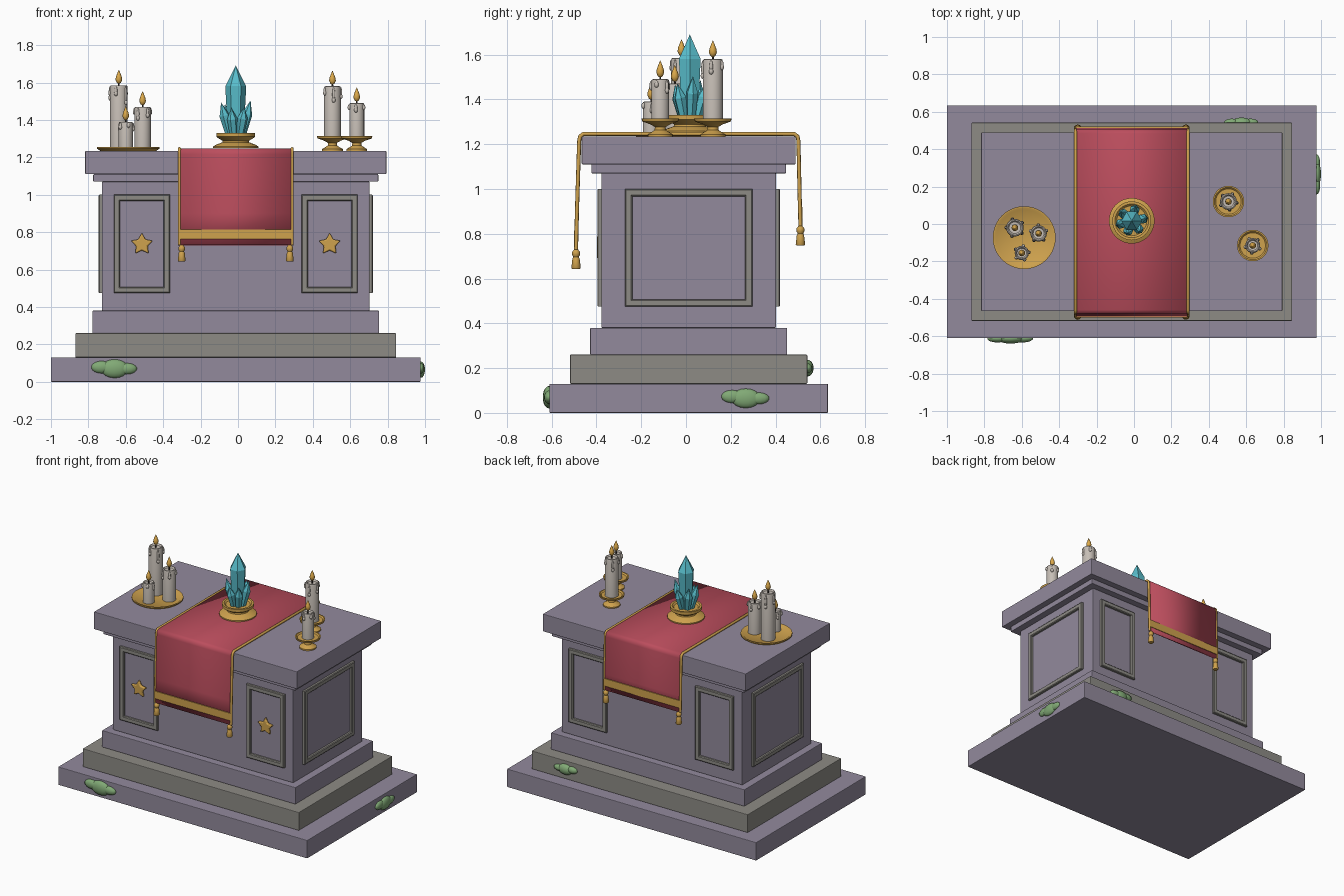
import bpy, bmesh, math
from mathutils import Vector, Matrix

if "Cube" in bpy.data.objects:
    bpy.data.objects.remove(bpy.data.objects["Cube"])

CX, CY = -0.012, 0.012   # centre of the masonry


def mat(name, c):
    m = bpy.data.materials.new(name)
    m.diffuse_color = (*c, 1)
    m.use_nodes = True
    m.node_tree.nodes["Principled BSDF"].inputs["Base Color"].default_value = m.diffuse_color
    return m


STONE = mat("purple_stone", (0.29, 0.255, 0.335))
TRIM = mat("grey_trim_stone", (0.27, 0.26, 0.235))
RED = mat("red_cloth", (0.50, 0.075, 0.11))
GOLD = mat("gold", (0.62, 0.36, 0.075))
FLAME = mat("flame", (0.72, 0.40, 0.07))
WAX = mat("wax", (0.57, 0.52, 0.47))
CRYSTAL = mat("crystal", (0.10, 0.52, 0.61))
MOSS = mat("moss", (0.22, 0.40, 0.18))
WICK = mat("wick", (0.04, 0.03, 0.025))


def finish(name, bm, m, smooth=None, bevel=0):
    bmesh.ops.recalc_face_normals(bm, faces=bm.faces)
    me = bpy.data.meshes.new(name)
    bm.to_mesh(me)
    bm.free()
    me.materials.append(m)
    ob = bpy.data.objects.new(name, me)
    bpy.context.collection.objects.link(ob)
    if bevel:
        mod = ob.modifiers.new("bevel", 'BEVEL')
        mod.width, mod.segments = bevel, 2
    if smooth:
        bpy.ops.object.select_all(action='DESELECT')
        bpy.context.view_layer.objects.active = ob
        ob.select_set(True)
        bpy.ops.object.shade_smooth_by_angle(angle=math.radians(smooth))
    return ob


def box(name, lo, hi, m, bevel=0.004):
    lo, hi = Vector(lo), Vector(hi)
    bm = bmesh.new()
    bmesh.ops.create_cube(bm, size=1, matrix=Matrix.Translation((lo + hi) / 2)
                          @ Matrix.Diagonal((*(hi - lo), 1)))
    return finish(name, bm, m, bevel=bevel)


def lathe_into(bm, profile, n, mtx):
    """Revolve (radius, height) points round z, closing both ends."""
    rings = []
    for r, z in profile:
        if r == 0:
            rings.append([bm.verts.new(mtx @ Vector((0, 0, z)))])
        else:
            rings.append([bm.verts.new(mtx @ Vector((r * math.cos(2 * math.pi * i / n),
                          r * math.sin(2 * math.pi * i / n), z))) for i in range(n)])
    for a, b in zip(rings, rings[1:]):
        for i in range(n):
            j = (i + 1) % n
            f = [a[i % len(a)], a[j % len(a)], b[j % len(b)], b[i % len(b)]]
            bm.faces.new(list(dict.fromkeys(f)))


def lathe(name, profile, loc, m, n=24, smooth=40):
    bm = bmesh.new()
    lathe_into(bm, profile, n, Matrix.Translation(loc))
    return finish(name, bm, m, smooth)


def blob_into(bm, loc, size):
    bmesh.ops.create_uvsphere(bm, u_segments=14, v_segments=9, radius=1,
                              matrix=Matrix.Translation(loc) @ Matrix.Diagonal((*size, 1)))


# stepped masonry: half width, half depth, bottom, top
for name, hx, hy, z0, z1, m in [
        ("base_slab", 0.988, 0.622, 0, 0.13, STONE), ("lower_step", 0.857, 0.53, 0.13, 0.26, TRIM),
        ("upper_step", 0.767, 0.44, 0.26, 0.38, STONE), ("body", 0.715, 0.39, 0.38, 1.07, STONE),
        ("neck", 0.762, 0.435, 1.07, 1.11, STONE), ("top_slab", 0.805, 0.478, 1.11, 1.235, STONE)]:
    box(name, (CX - hx, CY - hy, z0), (CX + hx, CY + hy, z1), m)


# raised panel frames on the four sides
def frame(name, center, angle, hw):
    mtx = Matrix.Translation(center) @ Matrix.Rotation(angle, 4, 'Z')
    bm = bmesh.new()
    rings = []
    for inset, d in [(0, 0), (0, 0.014), (0.005, 0.018), (0.028, 0.018), (0.033, 0.013), (0.033, 0)]:
        w, h = hw - inset, 0.263 - inset
        rings.append([bm.verts.new(mtx @ Vector((sx * w, -d, sz * h)))
                      for sx, sz in ((-1, -1), (1, -1), (1, 1), (-1, 1))])
    for a, b in zip(rings, rings[1:] + rings[:1]):
        for i in range(4):
            j = (i + 1) % 4
            bm.faces.new((a[i], a[j], b[j], b[i]))
    finish(name, bm, TRIM)


def star(name, center, r):
    bm = bmesh.new()
    vs = [bm.verts.new(Vector(center) + Vector((
        math.sin(i * math.pi / 5) * (r if i % 2 == 0 else r * 0.52), 0,
        math.cos(i * math.pi / 5) * (r if i % 2 == 0 else r * 0.52)))) for i in range(10)]
    f = bm.faces.new(vs)
    ex = bmesh.ops.extrude_face_region(bm, geom=[f])
    bmesh.ops.translate(bm, vec=(0, -0.022, 0),
                        verts=[v for v in ex["geom"] if isinstance(v, bmesh.types.BMVert)])
    finish(name, bm, GOLD, smooth=50, bevel=0.007)


for side, sx in (("left", -1), ("right", 1)):
    x = CX + sx * 0.502
    frame("front_frame_" + side, (x, CY - 0.39, 0.737), 0, 0.15)
    frame("back_frame_" + side, (x, CY + 0.39, 0.737), math.pi, 0.15)
    frame("side_frame_" + side, (CX + sx * 0.715, CY, 0.737), sx * math.pi / 2, 0.285)
    star("star_" + side, (x, CY - 0.388, 0.735), 0.062)

# altar cloth draped front to back
PATH = [(-0.491, 0.73), (-0.487, 0.9), (-0.477, 1.215), (-0.473, 1.235), (-0.458, 1.243),
        (0.483, 1.243), (0.498, 1.235), (0.502, 1.215), (0.508, 0.95), (0.511, 0.835)]
X0, X1 = -0.313, 0.289
bm = bmesh.new()
rows = [[bm.verts.new((x, y, z)) for x in (X0, X1)] for y, z in PATH]
for a, b in zip(rows, rows[1:]):
    bm.faces.new((a[0], a[1], b[1], b[0]))
cloth = finish("cloth", bm, RED, smooth=60)
sol = cloth.modifiers.new("thickness", 'SOLIDIFY')
sol.thickness, sol.offset = 0.011, 0
box("front_cloth_band", (X0, -0.500, 0.762), (X1, -0.492, 0.815), GOLD, 0)
box("back_cloth_band", (X0, 0.512, 0.867), (X1, 0.520, 0.92), GOLD, 0)

# gold cords along the cloth edges, with tassels at the ends
for side, x in (("left", X0), ("right", X1)):
    cu = bpy.data.curves.new("cord_" + side, 'CURVE')
    cu.dimensions = '3D'
    cu.bevel_depth, cu.bevel_resolution, cu.use_fill_caps = 0.009, 2, True
    sp = cu.splines.new('POLY')
    sp.points.add(len(PATH) - 1)
    for p, (y, z) in zip(sp.points, PATH):
        p.co = (x, y, z + (0.003 if z > 1.24 else 0), 1)
    cu.materials.append(GOLD)
    bpy.context.collection.objects.link(bpy.data.objects.new("cord_" + side, cu))
    for end, (y, z) in (("front", PATH[0]), ("back", PATH[-1])):
        lathe(f"tassel_{end}_{side}", [(0, 0.005), (0.009, 0), (0.018, -0.012), (0.018, -0.024), (0.012, -0.034),
              (0.016, -0.04), (0.021, -0.082), (0.017, -0.088), (0, -0.088)],
              (x + (0.012 if x < 0 else -0.012), y, z), GOLD, 12)

# candle tray, candle stands and crystal stand
lathe("candle_tray", [(0, 0), (0.15, 0), (0.168, 0.012), (0.168, 0.02), (0.158, 0.02), (0.148, 0.012), (0, 0.012)],
      (-0.587, -0.073, 1.235), GOLD, 40)
STAND = [(0, 0), (0.056, 0), (0.056, 0.009), (0.04, 0.018), (0.025, 0.028), (0.024, 0.042), (0.045, 0.054),
         (0.08, 0.066), (0.084, 0.08), (0.076, 0.08), (0.068, 0.072), (0, 0.07)]
lathe("candle_stand_back", STAND, (0.505, 0.12, 1.235), GOLD, 28)
lathe("candle_stand_front", STAND, (0.635, -0.115, 1.235), GOLD, 28)
lathe("crystal_stand", [(0, 0), (0.122, 0), (0.122, 0.008), (0.1, 0.02), (0.072, 0.03), (0.07, 0.038), (0.09, 0.05),
      (0.104, 0.06), (0.104, 0.08), (0.09, 0.08), (0.08, 0.07), (0, 0.07)], (CX, 0.017, 1.25), GOLD, 32)

# candles with drips, wicks and flames: x, y, radius, bottom, top
for i, (x, y, r, z0, z1) in enumerate([
        (-0.637, -0.02, 0.047, 1.247, 1.585), (-0.51, -0.05, 0.044, 1.247, 1.47),
        (-0.6, -0.155, 0.038, 1.247, 1.39), (0.505, 0.12, 0.045, 1.305, 1.58), (0.635, -0.115, 0.04, 1.305, 1.49)]):
    h = z1 - z0
    bm = bmesh.new()
    lathe_into(bm, [(0, 0), (r, 0), (r, h - 0.012), (r * 0.94, h - 0.002), (r * 0.82, h),
                    (r * 0.66, h - 0.01), (0, h - 0.012)], 20, Matrix.Translation((x, y, z0)))
    for k in range(5):   # wax drips of differing length
        a = 0.6 + i + k * 1.257
        d = h * (0.13 + 0.07 * ((k * 2 + i) % 3))
        px, py = x + r * math.cos(a), y + r * math.sin(a)
        blob_into(bm, (px, py, z1 - 0.006 - d / 2), (0.008, 0.008, d / 2))
        blob_into(bm, (px, py, z1 - d), (0.010, 0.010, 0.014))
    finish(f"candle_{i}", bm, WAX, smooth=45)
    lathe(f"wick_{i}", [(0, -0.015), (0.005, -0.015), (0.004, 0.015), (0, 0.015)], (x, y, z1), WICK, 8)
    lathe(f"flame_{i}", [(0, 0.006), (0.011, 0.014), (0.018, 0.03), (0.015, 0.047), (0.007, 0.068), (0, 0.084)],
          (x, y, z1), FLAME, 12)

# crystal cluster: tall centre shard and a ring of leaning shards
bm = bmesh.new()
center = Matrix.Translation((CX, 0.017, 1.315))
lathe_into(bm, [(0, 0), (0.042, 0), (0.056, 0.265), (0, 0.375)], 6, center)
for ang, length, lean in [(10, 0.2, 14), (75, 0.17, 16), (140, 0.18, 14), (195, 0.19, 15), (250, 0.16, 14), (310, 0.165, 14)]:
    m = (center @ Matrix.Rotation(math.radians(ang), 4, 'Z') @ Matrix.Translation((0.032, 0, -0.005))
         @ Matrix.Rotation(math.radians(lean), 4, 'Y'))
    lathe_into(bm, [(0, 0), (0.02, 0), (0.028, length * 0.62), (0, length)], 6, m)
finish("crystal_cluster", bm, CRYSTAL)

# moss patches clinging to the steps: centre, direction along the wall
for name, c, along_x, s in [("front_moss", (-0.66, -0.612, 0.07), True, 1), ("right_moss", (0.978, 0.267, 0.065), False, 0.87),
                            ("back_moss", (0.575, 0.542, 0.2), True, 0.75)]:
    bm = bmesh.new()
    for off, dz, w, h, t in [(0, 0, 0.075, 0.05, 0.028), (-0.07, 0.008, 0.056, 0.033, 0.022), (0.065, 0, 0.056, 0.03, 0.022)]:
        d = (off * s, 0) if along_x else (0, off * s)
        size = (w * s, t, h * s) if along_x else (t * 0.8, w * s, h * s)
        blob_into(bm, (c[0] + d[0], c[1] + d[1], c[2] + dz), size)
    finish(name, bm, MOSS, smooth=60)
